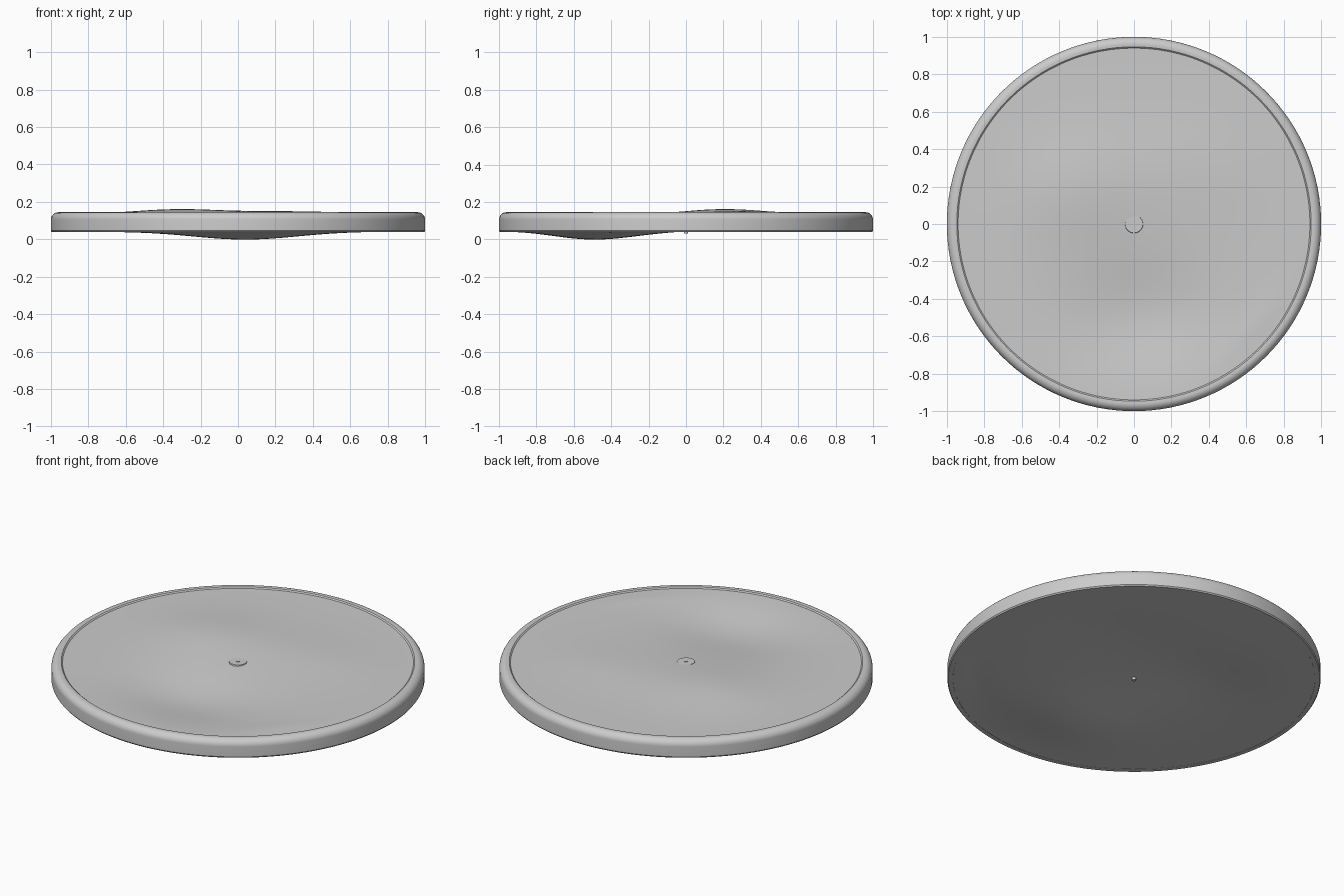
import bpy, bmesh, math

cube = bpy.data.objects.get("Cube")
if cube:
    bpy.data.objects.remove(cube, do_unlink=True)

SEGMENTS = 128
SKIN_RADIUS = 0.945
BASE_RADIUS = 0.985


def material(name, value):
    mat = bpy.data.materials.new(name)
    mat.use_nodes = True
    colour = (value, value, value, 1)
    mat.diffuse_color = colour
    mat.node_tree.nodes["Principled BSDF"].inputs["Base Color"].default_value = colour
    return mat


grey = material("plain grey", 0.6)


def hill(x, y, cx, cy, sx, sy, height, angle=0):
    c, s = math.cos(angle), math.sin(angle)
    dx, dy = x - cx, y - cy
    u, v = (c * dx + s * dy) / sx, (c * dy - s * dx) / sy
    return height * math.exp(-(u * u + v * v) / 2)


def warp(x, y, radius):
    """Gentle dents and swellings that fade out at the edge."""
    fade = max(0, 1 - (math.hypot(x, y) / radius) ** 6)
    return fade * (
        hill(x, y, -0.33, 0.2, 0.22, 0.2, 0.022)
        + hill(x, y, 0.25, 0.28, 0.3, 0.2, 0.012)
        + hill(x, y, 0.04, -0.5, 0.28, 0.22, -0.042)
        + hill(x, y, 0.66, -0.55, 0.22, 0.05, 0.006, math.radians(48)))


def lathe(name, profile, closed=False, shape=None):
    """Spin (radius, z) points around the vertical axis."""
    bm = bmesh.new()
    rings = []
    for r, z in profile:
        if r == 0:
            rings.append([bm.verts.new((0, 0, z))] * SEGMENTS)
            continue
        angles = [2 * math.pi * i / SEGMENTS for i in range(SEGMENTS)]
        rings.append([bm.verts.new((r * math.cos(a), r * math.sin(a), z)) for a in angles])
    pairs = list(zip(rings, rings[1:]))
    if closed:
        pairs.append((rings[-1], rings[0]))
    for low, high in pairs:
        for i in range(SEGMENTS):
            j = (i + 1) % SEGMENTS
            corners = dict.fromkeys((low[i], low[j], high[j], high[i]))
            bm.faces.new(list(corners))
    if shape:
        for v in bm.verts:
            v.co.z += shape(v.co.x, v.co.y)
    bmesh.ops.recalc_face_normals(bm, faces=bm.faces)
    mesh = bpy.data.meshes.new(name)
    bm.to_mesh(mesh)
    bm.free()
    mesh.materials.append(grey)
    obj = bpy.data.objects.new(name, mesh)
    bpy.context.collection.objects.link(obj)
    bpy.ops.object.select_all(action="DESELECT")
    obj.select_set(True)
    bpy.context.view_layer.objects.active = obj
    bpy.ops.object.shade_smooth_by_angle(angle=math.radians(35))
    return obj


# Warped slab: upper skin, hidden side wall and lower skin
steps = 40
upper = [(SKIN_RADIUS * i / steps, 0.138) for i in range(steps + 1)]
lower = [(BASE_RADIUS * i / steps, 0.04) for i in range(steps, -1, -1)]
lathe("warped_slab", upper + lower, shape=lambda x, y: warp(x, y, SKIN_RADIUS))

# Rounded rim with a narrow lip standing above the skin
bend = [(0.96 + 0.04 * math.cos(math.radians(a)), 0.105 + 0.04 * math.sin(math.radians(a)))
        for a in range(0, 91, 10)]
lip = [(0.947, 0.144), (0.94, 0.138), (0.94, 0.125), (0.96, 0.06)]
lathe("rounded_rim", [(0.97, 0.039), (0.995, 0.039), (1, 0.046)] + bend + lip, closed=True)

# Shallow centre boss and through pin
centre = 0.138 + warp(0, 0, SKIN_RADIUS)
lathe("centre_boss", [(0, centre + 0.003), (0.047, centre + 0.003), (0.05, centre - 0.008)])
lathe("centre_pin", [(0, 0.03), (0.011, 0.03), (0.011, centre + 0.006), (0, centre + 0.006)])
